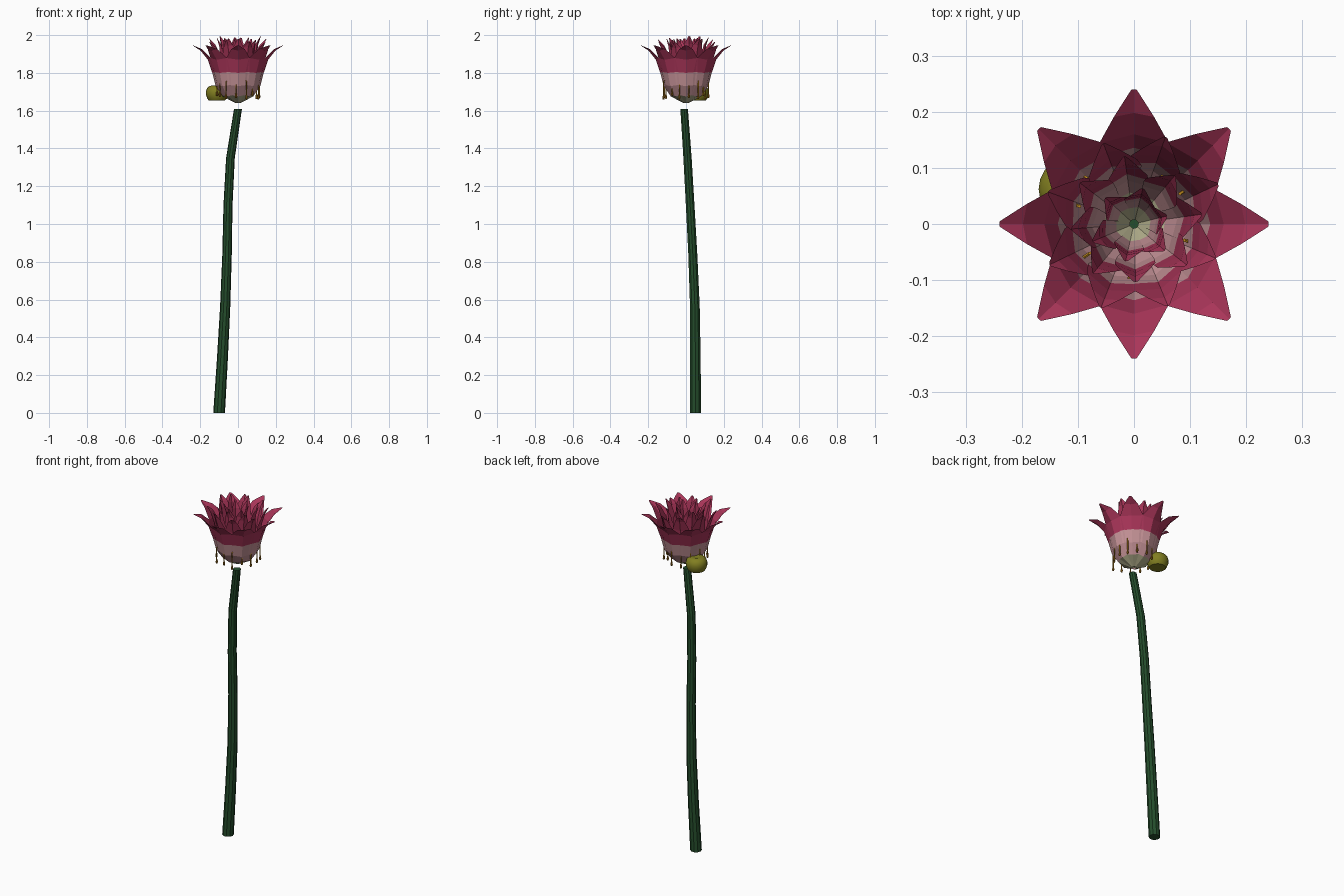
import bpy, bmesh, math, random
from mathutils import Vector

if "Cube" in bpy.data.objects:
    bpy.data.objects.remove(bpy.data.objects["Cube"])

random.seed(4)


def mat(name, rgb):
    m = bpy.data.materials.new(name)
    m.diffuse_color = (*rgb, 1)
    m.use_nodes = True
    m.node_tree.nodes["Principled BSDF"].inputs["Base Color"].default_value = m.diffuse_color
    return m


CRIMSON = mat("crimson", (0.40, 0.036, 0.10))
PINK = mat("pale pink", (0.56, 0.29, 0.31))
CREAM = mat("greenish cream", (0.46, 0.44, 0.27))
GREEN = mat("stem green", (0.018, 0.075, 0.025))
OLIVE = mat("pod olive", (0.22, 0.21, 0.015))
GOLD = mat("stamen gold", (0.52, 0.25, 0.012))
AMBER = mat("anther amber", (0.33, 0.15, 0.01))


def finish(bm, name, mats, smooth=False):
    me = bpy.data.meshes.new(name)
    bm.to_mesh(me)
    bm.free()
    for m in mats:
        me.materials.append(m)
    for p in me.polygons:
        p.use_smooth = smooth
    ob = bpy.data.objects.new(name, me)
    bpy.context.collection.objects.link(ob)
    return ob


def tube(bm, path, sides, index=0):
    """Loft horizontal rings along (x, y, z, radius) points and cap both ends."""
    rings = [[bm.verts.new((x + r * math.cos(2 * math.pi * i / sides),
                            y + r * math.sin(2 * math.pi * i / sides), z))
              for i in range(sides)] for x, y, z, r in path]
    faces = [bm.faces.new((a[i], a[(i + 1) % sides], b[(i + 1) % sides], b[i]))
             for a, b in zip(rings, rings[1:]) for i in range(sides)]
    faces += [bm.faces.new(rings[0][::-1]), bm.faces.new(rings[-1])]
    for f in faces:
        f.material_index = index


def petal(bm, angle, profile, cup, dr=0.0, dz=0.0):
    """Folded petal: centre crease plus two edges lifted inwards by cup * width."""
    out = Vector((math.cos(angle), math.sin(angle), 0))
    side = Vector((-out.y, out.x, 0))
    rows = []
    n = len(profile) - 1
    for i, (r, z, w) in enumerate(profile):
        t = i / n
        r, z = r + dr * t, z + dz * t
        a, b = profile[max(i - 1, 0)], profile[min(i + 1, n)]
        tang = Vector((b[0] - a[0], b[1] - a[1])).normalized()
        lift = out * -tang.y + Vector((0, 0, tang.x))
        mid = out * r + Vector((0, 0, z))
        rows.append([bm.verts.new(mid + side * w * s + lift * (cup * w * abs(s)))
                     for s in (-1, 0, 1)])
    for k, (a, b) in enumerate(zip(rows, rows[1:])):
        zm = (profile[k][1] + profile[k + 1][1]) / 2
        for j in (0, 1):
            f = bm.faces.new((a[j], a[j + 1], b[j + 1], b[j]))
            f.material_index = 0 if zm > 1.80 else 1 if zm > 1.695 else 2


# Stem: gently bent and tapering
bm = bmesh.new()
tube(bm, [(-0.10, 0.05, 0, 0.031), (-0.083, 0.05, 0.28, 0.029),
          (-0.068, 0.047, 0.56, 0.027), (-0.058, 0.036, 0.84, 0.025),
          (-0.053, 0.022, 1.1, 0.024), (-0.04, 0.008, 1.35, 0.023),
          (0.0, -0.01, 1.61, 0.021)], 10)
finish(bm, "stem", [GREEN])

# Petal whorls: profile rows are (radius, height, half width)
whorls = [
    ("outer_petals", 8, 0.0, 0.30, 0.0,
     [(0.012, 1.64, 0.010), (0.08, 1.675, 0.032), (0.118, 1.73, 0.052),
      (0.136, 1.80, 0.062), (0.160, 1.87, 0.062), (0.198, 1.918, 0.036),
      (0.240, 1.945, 0.005)]),
    ("middle_petals", 8, 0.5, 0.35, 0.012,
     [(0.012, 1.645, 0.010), (0.07, 1.685, 0.028), (0.098, 1.74, 0.042),
      (0.112, 1.80, 0.050), (0.125, 1.88, 0.046), (0.142, 1.94, 0.026),
      (0.158, 1.972, 0.004)]),
    ("inner_petals", 8, 0.1, 0.45, 0.012,
     [(0.010, 1.65, 0.008), (0.055, 1.69, 0.022), (0.075, 1.74, 0.032),
      (0.085, 1.80, 0.036), (0.092, 1.88, 0.036), (0.100, 1.945, 0.024),
      (0.112, 1.985, 0.004)]),
    ("heart_petals", 6, 0.3, 0.45, 0.01,
     [(0.008, 1.655, 0.006), (0.032, 1.69, 0.016), (0.044, 1.74, 0.023),
      (0.050, 1.80, 0.026), (0.054, 1.88, 0.028), (0.058, 1.94, 0.022),
      (0.070, 1.985, 0.004)]),
]
for name, count, offset, cup, jit, prof in whorls:
    bm = bmesh.new()
    for i in range(count):
        wob = random.uniform(-1, 1)
        petal(bm, 2 * math.pi * (i + offset + wob * jit * 8) / count, prof, cup,
              wob * jit, random.uniform(-1, 1) * jit)
    finish(bm, name, [CRIMSON, PINK, CREAM])

# Stamens: thin filaments hanging round the cup, with thicker anthers
bm = bmesh.new()
for i in range(14):
    a = 2 * math.pi * (i + 0.3) / 14
    r = random.uniform(0.105, 0.128)
    top, bot = random.uniform(1.745, 1.775), random.uniform(1.67, 1.695)
    c, s = math.cos(a), math.sin(a)
    tube(bm, [(c * r, s * r, bot, 0.003), (c * r, s * r, top, 0.003)], 5)
    tube(bm, [(c * r, s * r, bot - 0.012, 0.004), (c * r, s * r, bot - 0.004, 0.007),
              (c * r, s * r, bot + 0.012, 0.004)], 6, 1)
    # short arm joining the filament to the petals
    tube(bm, [(c * r, s * r, top, 0.003),
              (c * (r - 0.02), s * (r - 0.02), top + 0.012, 0.003)], 5)
finish(bm, "stamens", [GOLD, AMBER])

# Seed pod: squat round body with flat base and a dimpled top
bm = bmesh.new()
px, py = -0.112, 0.062
tube(bm, [(px, py, z, r) for z, r in
          [(1.655, 0.044), (1.665, 0.051), (1.682, 0.057), (1.70, 0.058),
           (1.717, 0.053), (1.728, 0.042), (1.733, 0.028), (1.728, 0.012)]], 20)
pod = finish(bm, "seed_pod", [OLIVE], True)
bpy.context.view_layer.objects.active = pod
pod.select_set(True)
bpy.ops.object.shade_smooth_by_angle(angle=math.radians(40))
